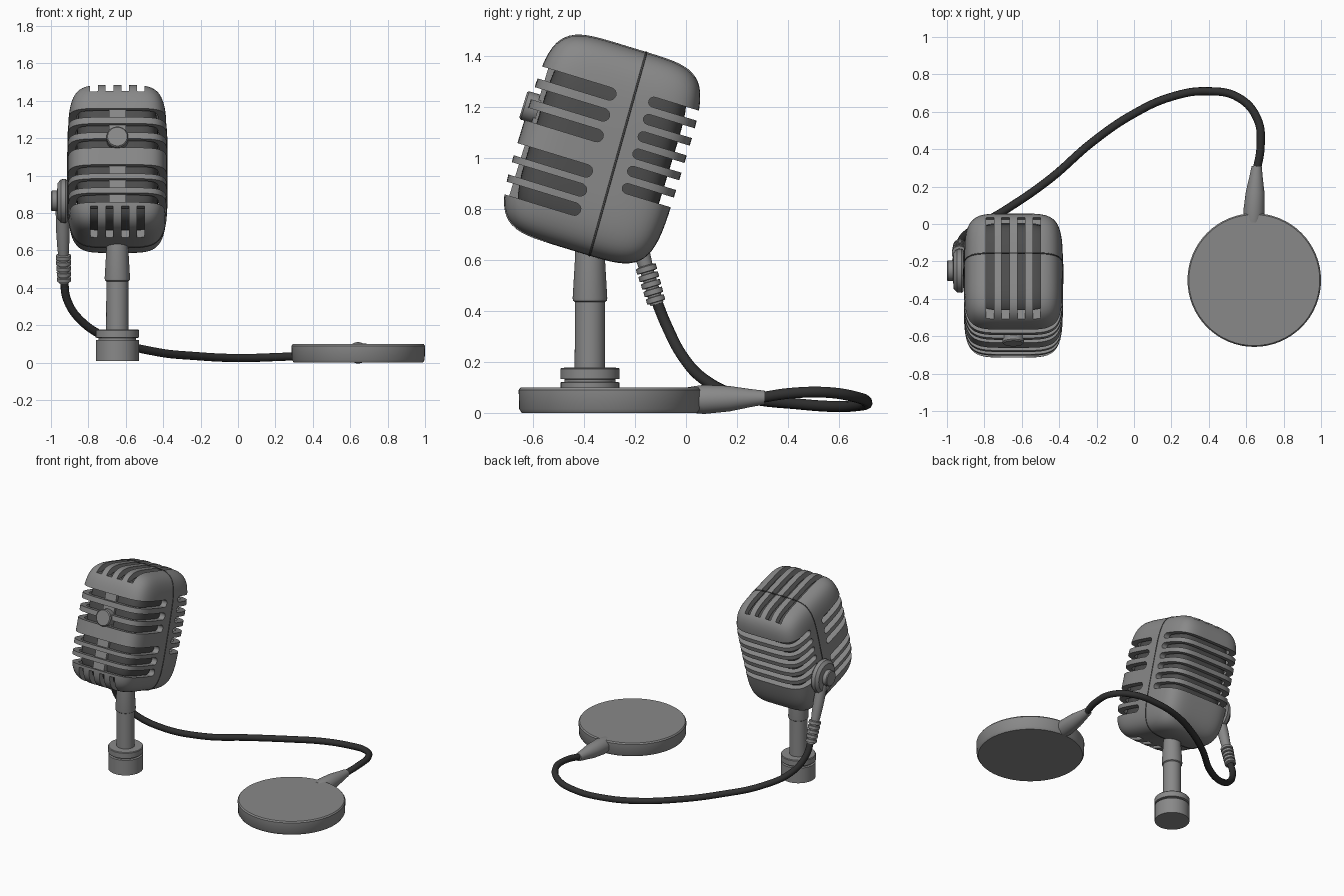
import bpy, bmesh, math
from mathutils import Vector, Matrix

if "Cube" in bpy.data.objects:
    bpy.data.objects.remove(bpy.data.objects["Cube"])


def material(name, v):
    m = bpy.data.materials.new(name)
    m.diffuse_color = (v, v, v, 1)
    m.use_nodes = True
    m.node_tree.nodes["Principled BSDF"].inputs["Base Color"].default_value = m.diffuse_color
    return m


METAL = material("grey_metal", 0.25)
GRILLE = material("dark_grille", 0.075)
RUBBER = material("black_rubber", 0.03)


def finish(name, bm, mat, angle=35):
    bmesh.ops.recalc_face_normals(bm, faces=bm.faces)
    me = bpy.data.meshes.new(name)
    bm.to_mesh(me)
    bm.free()
    me.materials.append(mat)
    ob = bpy.data.objects.new(name, me)
    bpy.context.collection.objects.link(ob)
    smooth(ob, angle)
    return ob


def smooth(ob, angle=35):
    bpy.ops.object.select_all(action='DESELECT')
    ob.select_set(True)
    bpy.context.view_layer.objects.active = ob
    bpy.ops.object.shade_smooth_by_angle(angle=math.radians(angle))


def lathe(name, profile, start, direction, mat=METAL, seg=40):
    """Spin (radius, height) points around an axis; closed with caps."""
    bm = bmesh.new()
    rings = [[bm.verts.new((r * math.cos(2 * math.pi * i / seg),
                            r * math.sin(2 * math.pi * i / seg), h))
              for i in range(seg)] for r, h in profile]
    for a, b in zip(rings, rings[1:]):
        for i in range(seg):
            j = (i + 1) % seg
            bm.faces.new((a[i], a[j], b[j], b[i]))
    bm.faces.new(rings[0])
    bm.faces.new(rings[-1])
    rot = Vector(direction).to_track_quat('Z', 'Y').to_matrix().to_4x4()
    bm.transform(Matrix.Translation(start) @ rot)
    return finish(name, bm, mat)


def tube(name, pts, radius, mat, cyclic=False, res=8):
    cu = bpy.data.curves.new(name, 'CURVE')
    cu.dimensions = '3D'
    cu.bevel_depth = radius
    cu.bevel_resolution = 3
    cu.resolution_u = res
    cu.use_fill_caps = True
    sp = cu.splines.new('BEZIER')
    sp.bezier_points.add(len(pts) - 1)
    for bp, p in zip(sp.bezier_points, pts):
        bp.co = p
        bp.handle_left_type = bp.handle_right_type = 'AUTO'
    sp.use_cyclic_u = cyclic
    cu.materials.append(mat)
    ob = bpy.data.objects.new(name, cu)
    bpy.context.collection.objects.link(ob)
    return ob


# ---- head: soft boxes in a tilted frame (x, back, up) ----
HEAD = Matrix.Translation((-0.645, -0.31, 1.03)) @ Matrix.Rotation(math.radians(-17), 4, 'X')
N = 5


def soft_box(name, half, mat):
    bm = bmesh.new()
    bmesh.ops.create_cube(bm, size=2)
    bmesh.ops.subdivide_edges(bm, edges=bm.edges[:], cuts=23, use_grid_fill=True)
    for v in bm.verts:
        # even the spacing, then push onto the rounded box surface
        k = sum(abs(c) ** N for c in v.co) ** (1 / N)
        v.co = Vector([c / k * h for c, h in zip(v.co, half)]) + Vector((0, -0.02, 0))
    ob = finish(name, bm, mat)
    ob.matrix_world = HEAD
    return ob


shell = soft_box("head_shell", (0.265, 0.325, 0.415), METAL)
soft_box("head_grille", (0.218, 0.276, 0.366), GRILLE)


def prism(bm, pts, vec):
    a = [bm.verts.new(p) for p in pts]
    b = [bm.verts.new(Vector(p) + Vector(vec)) for p in pts]
    bm.faces.new(a)
    bm.faces.new(b[::-1])
    for i in range(len(a)):
        j = (i + 1) % len(a)
        bm.faces.new((a[i], b[i], b[j], a[j]))


def side_slot(bm, end, sign, u, r):
    """Round-ended slot through both sides, open toward front (-1) or back (+1)."""
    pts = [(-0.4, sign * 0.6, u - r)]
    for i in range(9):
        t = -math.pi / 2 + math.pi * i / 8
        pts.append((-0.4, end - sign * r * math.cos(t), u + r * math.sin(t)))
    pts.append((-0.4, sign * 0.6, u + r))
    prism(bm, pts, (0.8, 0, 0))


def box(bm, x0, x1, y0, y1, z0, z1):
    prism(bm, [(x0, y0, z0), (x1, y0, z0), (x1, y1, z0), (x0, y1, z0)], (0, 0, z1 - z0))


# slot cutters
bm = bmesh.new()
for u in (0.216, 0.13, 0.045, -0.1, -0.178, -0.257):
    side_slot(bm, -0.055, -1, u, 0.025)
for i in range(6):
    side_slot(bm, 0.12, 1, 0.235 - i * 0.071, 0.02)
for x in (-0.125, -0.042, 0.042, 0.125):
    box(bm, x - 0.021, x + 0.021, -0.6, 0.245, 0.345, 0.6)
    box(bm, x - 0.019, x + 0.019, -0.6, -0.12, -0.6, -0.302)
cutter = finish("slot_cutter", bm, METAL)
cutter.matrix_world = HEAD
cutter.hide_render = True

bpy.context.view_layer.update()
sol = shell.modifiers.new("wall", 'SOLIDIFY')
sol.thickness = 0.042
sol.offset = -1
cut = shell.modifiers.new("slots", 'BOOLEAN')
cut.object = cutter
cut.operation = 'DIFFERENCE'
cut.solver = 'EXACT'
bpy.ops.object.select_all(action='DESELECT')
shell.select_set(True)
bpy.context.view_layer.objects.active = shell
for m in ("wall", "slots"):
    bpy.ops.object.modifier_apply(modifier=m)
bpy.data.objects.remove(cutter)
smooth(shell)

# seam line around the head
ring = []
for i in range(48):
    c, s = math.cos(2 * math.pi * i / 48), math.sin(2 * math.pi * i / 48)
    k = (abs(c) ** N + abs(s) ** N) ** (1 / N)
    ring.append((0.264 * c / k, 0.045 - 0.01 * s / k, 0.414 * s / k))
seam = tube("head_seam", ring, 0.004, GRILLE, True, 3)
seam.matrix_world = HEAD

# centre strip behind the front bars, and round badge
bm = bmesh.new()
box(bm, -0.045, 0.045, -0.315, -0.27, -0.29, 0.27)
strip = finish("front_strip", bm, METAL)
strip.matrix_world = HEAD
badge = lathe("front_badge", [(0.058, 0), (0.058, 0.055), (0.052, 0.062)],
              (0, -0.305, 0.075), (0, -1, 0))
badge.matrix_world = HEAD

# ---- stand pole with collar ----
lathe("stand_pole", [(0.115, 0.01), (0.115, 0.12), (0.1, 0.122), (0.1, 0.132),
                     (0.116, 0.134), (0.116, 0.172), (0.112, 0.177), (0.06, 0.178),
                     (0.059, 0.435), (0.066, 0.44), (0.068, 0.45), (0.058, 0.62),
                     (0.058, 0.68)], (-0.645, -0.377, 0), (0, 0, 1))

# ---- round base with cable socket ----
lathe("round_base", [(0.345, 0.0), (0.355, 0.015), (0.357, 0.09), (0.35, 0.099)],
      (0.643, -0.3, 0), (0, 0, 1), seg=64)
lathe("base_socket", [(0.05, -0.03), (0.057, 0.03), (0.05, 0.13), (0.036, 0.21),
                      (0.027, 0.27)], (0.64, 0.04, 0.052), (0.06, 1, 0.03))

# ---- side knob, arm and cable relief ----
lathe("side_knob", [(0.06, 0), (0.06, 0.03), (0.11, 0.035), (0.118, 0.045),
                    (0.115, 0.07), (0.095, 0.088), (0.055, 0.09), (0.055, 0.118),
                    (0.05, 0.123)], (-0.877, -0.25, 0.865), (-1, 0, 0))
top, low = Vector((-0.94, -0.24, 0.85)), Vector((-0.93, -0.115, 0.43))
axis = low - top
length = axis.length
arm = lathe("knob_arm", [(0.036, 0), (0.036, 0.15), (0.032, 0.24), (0.026, 0.31)],
            (0, 0, 0), (0, 0, 1))
arm.matrix_world = Matrix.Translation(top) @ axis.to_track_quat('Z', 'Y').to_matrix().to_4x4() \
    @ Matrix.Diagonal((1, 1, 1, 1))
relief = [(0.026, length - 0.155)]
for i in range(5):
    h = length - 0.15 + i * 0.031
    r = 0.041 - 0.001 * i
    relief += [(r, h), (r, h + 0.02), (0.027, h + 0.022), (0.027, h + 0.029)]
lathe("cable_relief", relief, top, axis)

# ---- cable ----
tube("cable", [(0.655, 0.28, 0.058), (0.677, 0.42, 0.078), (0.66, 0.56, 0.08),
               (0.56, 0.675, 0.06), (0.39, 0.71, 0.04), (0.2, 0.68, 0.03),
               (0.0, 0.59, 0.025), (-0.22, 0.44, 0.035), (-0.45, 0.24, 0.06),
               (-0.68, 0.08, 0.125), (-0.84, -0.015, 0.225), (-0.915, -0.075, 0.34),
               (-0.93, -0.12, 0.45)], 0.022, RUBBER)
